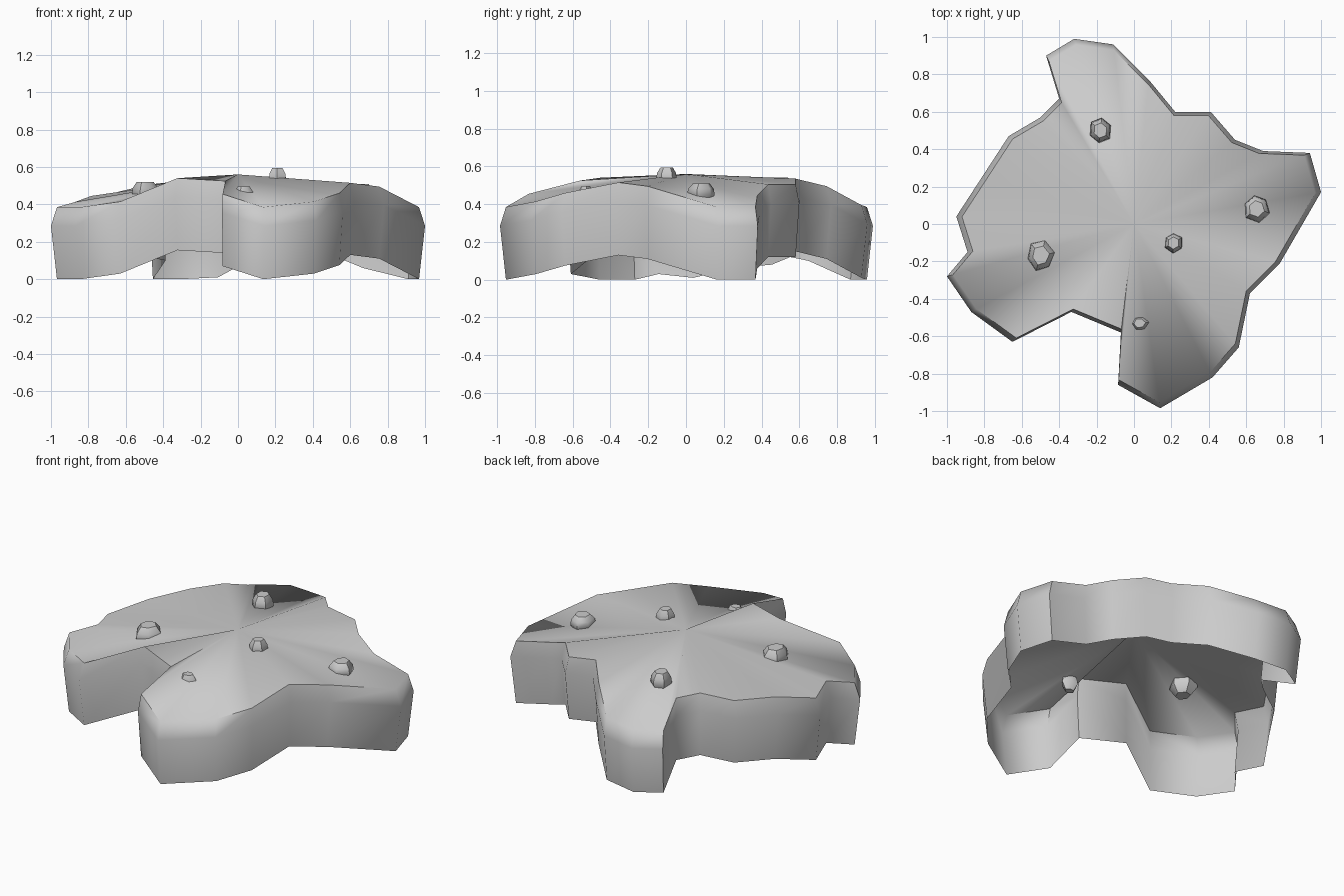
import bpy, bmesh, math, random

if "Cube" in bpy.data.objects:
    bpy.data.objects.remove(bpy.data.objects["Cube"])

random.seed(4)

# Outline seen from above: x, y, height of the lower edge
OUTLINE = [
    (1.00, .17, 0), (.94, .38, 0), (.69, .39, .06), (.54, .45, .12), (.41, .60, .12),
    (.22, .60, .15), (.08, .77, .11), (-.11, .96, .01), (-.32, .99, 0), (-.47, .90, 0),
    (-.40, .67, .10), (-.50, .57, .12), (-.67, .47, .08), (-.81, .255, .06),
    (-.95, .04, .01), (-.89, -.15, .03), (-1.0, -.28, 0), (-.87, -.47, 0),
    (-.65, -.63, .03), (-.335, -.47, .155), (-.07, -.58, .14), (-.085, -.86, .07),
    (.14, -.985, 0), (.42, -.82, .03), (.56, -.66, .075), (.62, -.37, .13), (.78, -.21, .11),
]


def finish(name, bm, angle):
    bmesh.ops.recalc_face_normals(bm, faces=bm.faces[:])
    me = bpy.data.meshes.new(name)
    bm.to_mesh(me)
    bm.free()
    ob = bpy.data.objects.new(name, me)
    bpy.context.collection.objects.link(ob)
    bpy.ops.object.select_all(action='DESELECT')
    ob.select_set(True)
    bpy.context.view_layer.objects.active = ob
    bpy.ops.object.shade_smooth_by_angle(angle=math.radians(angle))
    return ob


def bridge(bm, a, b):
    n = len(a)
    for i in range(n):
        bm.faces.new((a[i], a[(i + 1) % n], b[(i + 1) % n], b[i]))


# Open-bottomed shell: tapered wall, chamfered shoulder, fan-shaped top
bm = bmesh.new()
rings = []
for scale, height in ((.968, 0), (1, .285), (.968, .385)):
    rings.append([bm.verts.new((x * scale, y * scale, z + height)) for x, y, z in OUTLINE])
for low, high in zip(rings, rings[1:]):
    bridge(bm, low, high)
peak = bm.verts.new((0, 0, .56))
rim = rings[-1]
for i in range(len(rim)):
    bm.faces.new((rim[i], rim[(i + 1) % len(rim)], peak))
finish("rock_shell", bm, 65)


# Pebbles half sunk in the top
def pebble(name, x, y, z, rx, ry, h, turn):
    bm = bmesh.new()
    rings = []
    sides = 6
    radii = [random.uniform(.88, 1.12) for _ in range(sides)]
    for scale, dz in ((.55, -1), (1, -.2), (.92, .45), (.6, 1)):
        ring = []
        for i in range(sides):
            a = turn + i * math.tau / sides
            r = radii[i] * scale
            ring.append(bm.verts.new((x + rx * r * math.cos(a), y + ry * r * math.sin(a), z + h * dz)))
        rings.append(ring)
    for low, high in zip(rings, rings[1:]):
        bridge(bm, low, high)
    bm.faces.new(rings[0])
    bm.faces.new(rings[-1])
    finish(name, bm, 50)


pebble("pebble_1", -.18, .50, .485, .065, .075, .055, .4)
pebble("pebble_2", -.50, -.17, .46, .075, .085, .06, .2)
pebble("pebble_3", .655, .085, .46, .07, .075, .05, .7)
pebble("pebble_4", .21, -.10, .54, .05, .055, .055, .5)
pebble("pebble_5", .03, -.53, .445, .05, .045, .05, .1)
